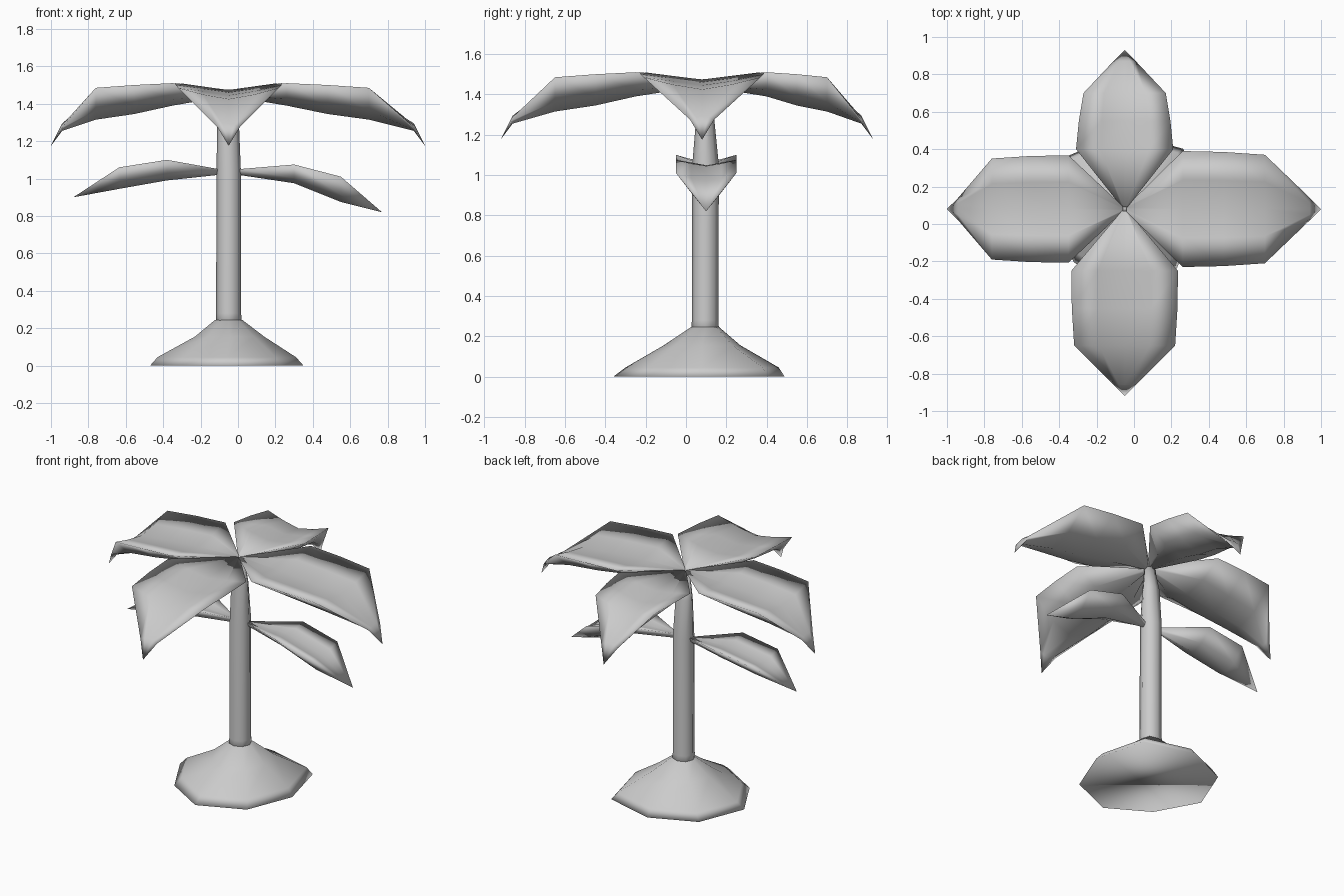
import bpy, bmesh, math
from mathutils import Vector

if "Cube" in bpy.data.objects:
    bpy.data.objects.remove(bpy.data.objects["Cube"])


def finish(bm, name):
    bmesh.ops.recalc_face_normals(bm, faces=bm.faces[:])
    for f in bm.faces:
        f.smooth = True
    me = bpy.data.meshes.new(name)
    bm.to_mesh(me)
    bm.free()
    ob = bpy.data.objects.new(name, me)
    bpy.context.collection.objects.link(ob)
    return ob


def bridge(bm, rings):
    for a, b in zip(rings, rings[1:]):
        n = len(a)
        for i in range(n):
            j = (i + 1) % n
            bm.faces.new((a[i], a[j], b[j], b[i]))


def stack(name, levels, bulge={}, sides=8):
    """Closed body from rings of (x, y, z, radius x, radius y)."""
    bm = bmesh.new()
    rings = []
    for x, y, z, rx, ry in levels:
        ring = []
        for i in range(sides):
            a, k = math.tau * i / sides, bulge.get(i, 1)
            ring.append(bm.verts.new((x + k * rx * math.cos(a),
                                      y + k * ry * math.sin(a), z)))
        rings.append(ring)
    bridge(bm, rings)
    bm.faces.new(rings[0][::-1])
    bm.faces.new(rings[-1])
    return finish(bm, name)


# Leaf cross-section: (side, share of top dip, share of belly depth)
SECTION = [(1, 0, 0), (.5, .6, 0), (0, 1, 0), (-.5, .6, 0),
           (-1, 0, 0), (-.5, 0, .72), (0, 0, 1), (.5, 0, .72)]


def leaf(name, origin, heading, stations, tip):
    """Solid boat-shaped leaf; stations are
    (distance, half width, edge z, top middle z, keel z)."""
    bm = bmesh.new()
    a = math.radians(heading)
    out = Vector((math.cos(a), math.sin(a), 0))
    side = Vector((-math.sin(a), math.cos(a), 0))
    base = Vector((*origin, 0))
    rings = []
    for s, w, edge, top, keel in stations:
        ring = []
        for t, dip, belly in SECTION:
            p = base + out * s + side * (w * t)
            p.z = edge + (top - edge) * dip + (keel - edge) * belly
            ring.append(bm.verts.new(p))
        rings.append(ring)
    bridge(bm, rings)
    bm.faces.new(rings[0][::-1])
    end = base + out * tip[0]
    end.z = tip[1]
    v = bm.verts.new(end)
    last = rings[-1]
    for i in range(len(last)):
        bm.faces.new((last[i], last[(i + 1) % len(last)], v))
    return finish(bm, name)


# Ground mound (slightly lopsided) and trunk
stack("mound", [(-.06, .065, 0, .41, .425), (-.06, .08, .045, .37, .38),
                (-.045, .08, .155, .185, .19), (-.05, .095, .245, .072, .07)],
      bulge={1: 1.12, 5: .9})
stack("trunk", [(-.05, .095, .2, .07, .07), (-.05, .095, .28, .067, .066),
                (-.05, .097, 1.05, .065, .066), (-.053, .095, 1.3, .058, .043),
                (-.05, .085, 1.45, .035, .03)])

# Crown: heading, shoulder distance/width, outer distance/width, tip distance
crown = [("right", 0, .31, .31, .75, .29, 1.05),
         ("back", 90, .32, .26, .62, .22, .85),
         ("left", 180, .30, .287, .71, .27, .95),
         ("front", 270, .33, .285, .73, .27, 1.0)]
for name, heading, s1, w1, s2, w2, end in crown:
    leaf("crown_leaf_" + name, (-.05, .08), heading,
         [(.01, .015, 1.475, 1.475, 1.44), (s1, w1, 1.51, 1.46, 1.39),
          ((s1 + s2) / 2, (w1 + w2) / 2 + .005, 1.50, 1.445, 1.345),
          (s2, w2, 1.485, 1.425, 1.315), (end - .06, .06, 1.275, 1.295, 1.255)],
         (end, 1.175))

# Lower pair of leaves
leaf("lower_leaf_right", (-.05, .1), 0,
     [(.05, .012, 1.05, 1.05, 1.02), (.35, .15, 1.075, 1.045, .975),
      (.60, .15, 1.01, .97, .875)], (.82, .82))
leaf("lower_leaf_left", (-.05, .1), 180,
     [(.05, .012, 1.05, 1.05, 1.02), (.33, .15, 1.10, 1.065, .99),
      (.585, .15, 1.06, 1.025, .945)], (.83, .90))
